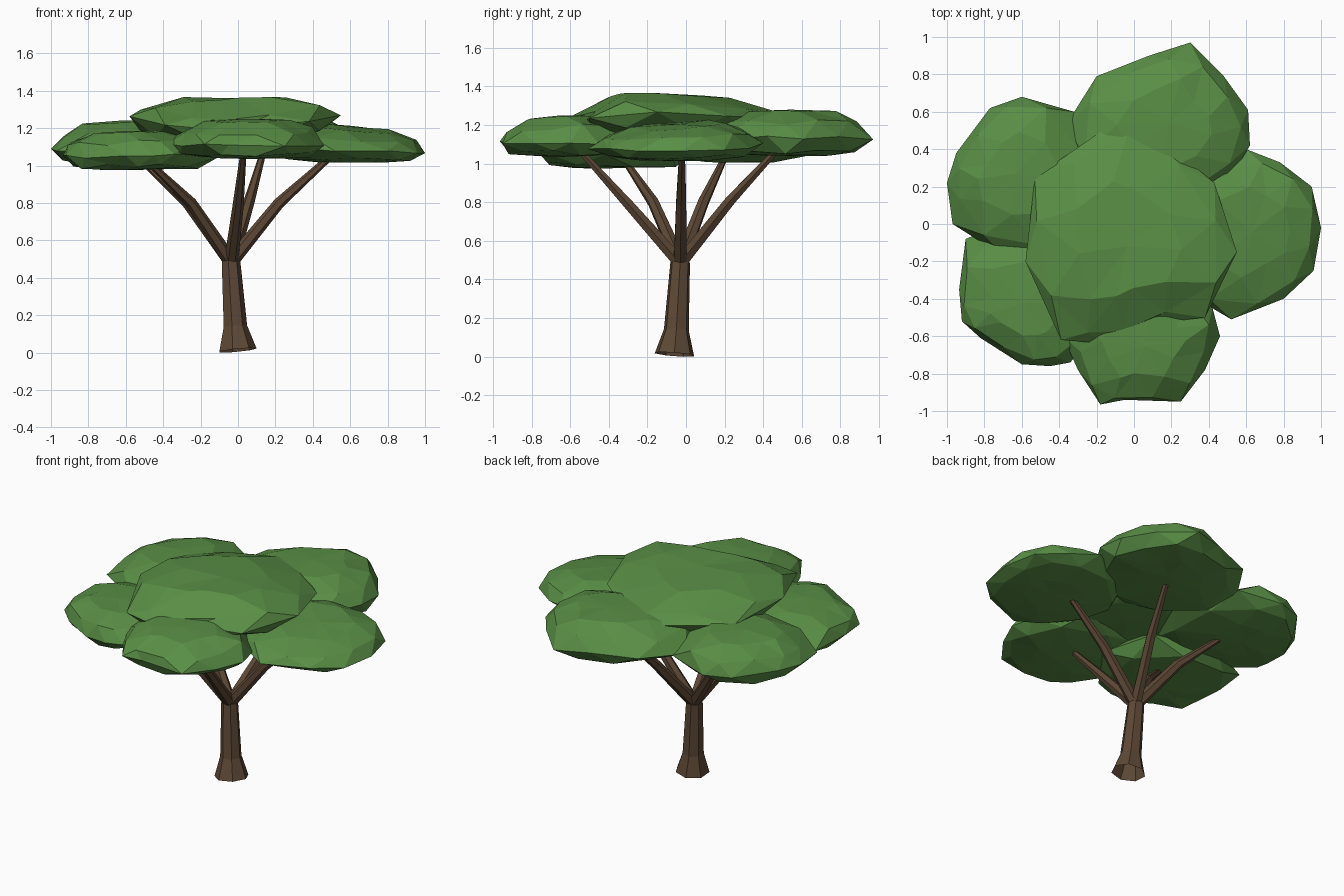
import bpy, bmesh, random
from math import sin, cos, pi
from mathutils import Vector

if "Cube" in bpy.data.objects:
    bpy.data.objects.remove(bpy.data.objects["Cube"])

random.seed(4)


def material(name, color):
    m = bpy.data.materials.new(name)
    m.diffuse_color = (*color, 1)
    m.use_nodes = True
    m.node_tree.nodes["Principled BSDF"].inputs["Base Color"].default_value = m.diffuse_color
    return m


BARK = material("bark", (0.11, 0.065, 0.036))
LEAF = material("leaf", (0.10, 0.27, 0.06))


def loft(name, rings, mat, start=None, end=None):
    """Bridge equal-length rings; close an end with a pole, or leave it open."""
    bm = bmesh.new()
    loops = [[bm.verts.new(p) for p in ring] for ring in rings]
    n = len(loops[0])
    for k, (a, b) in enumerate(zip(loops, loops[1:])):
        for i in range(n):
            j = (i + 1) % n
            if mat == BARK:
                bm.faces.new((a[i], a[j], b[j], b[i]))
            elif k % 2 == 0:      # next ring is shifted half a step forward
                bm.faces.new((a[i], a[j], b[i]))
                bm.faces.new((a[j], b[j], b[i]))
            else:                 # next ring shifts back
                bm.faces.new((a[i], b[j], b[i]))
                bm.faces.new((a[i], a[j], b[j]))
    for loop, pole in ((loops[0], start), (loops[-1], end)):
        if pole is not None:
            v = bm.verts.new(pole)
            for i in range(n):
                bm.faces.new((loop[i], loop[(i + 1) % n], v))
    bmesh.ops.recalc_face_normals(bm, faces=bm.faces)
    me = bpy.data.meshes.new(name)
    bm.to_mesh(me)
    bm.free()
    me.materials.append(mat)
    ob = bpy.data.objects.new(name, me)
    bpy.context.collection.objects.link(ob)
    return ob


def tube(name, path, radii, sides):
    """Tapered faceted limb along a path, open at the bottom."""
    pts = [Vector(p) for p in path]
    rings = []
    for i, (p, r) in enumerate(zip(pts, radii)):
        t = (pts[min(i + 1, len(pts) - 1)] - pts[max(i - 1, 0)]).normalized()
        u = Vector((1, 0, 0)) if abs(t.y) > 0.6 else Vector((0, 1, 0)).cross(t)
        u = (u - t * u.dot(t)).normalized()
        w = t.cross(u)
        rings.append([p + r * (cos(2 * pi * k / sides) * u + sin(2 * pi * k / sides) * w)
                      for k in range(sides)])
    return loft(name, rings, BARK, end=pts[-1])


# Clump profiles: size relative to the outline, height fraction
LOW_RIM = [(0.42, 0.0), (0.88, 0.10), (1.0, 0.36), (0.90, 0.70), (0.50, 0.94)]
HIGH_RIM = [(0.42, 0.0), (0.90, 0.28), (1.0, 0.64), (0.92, 0.83), (0.52, 1.0)]


def foliage(name, outline, z0, z1, tilt=(0, 0), profile=LOW_RIM, droop=0):
    """Flattened leaf clump from its plan outline, domed, with an optional front droop."""
    pts = [Vector((x, y, 0)) for x, y in outline]
    n = len(pts)
    c = sum(pts, Vector()) / n

    def lift(p, t):
        d = p - c
        z = z0 + (z1 - z0) * t + t * (d.x * tilt[0] + d.y * tilt[1])
        z -= t * droop * max(0, -0.28 - p.y)
        return Vector((p.x, p.y, z))

    rings = []
    for k, (s, t) in enumerate(profile):
        ring = []
        for i in range(n):
            # even rings sit on the outline points, odd rings between them
            p = pts[i] if k % 2 == 0 else pts[i].lerp(pts[(i + 1) % n], 0.5)
            jit = 0 if k == 2 else random.uniform(-0.05, 0.05)
            jz = random.uniform(-0.07, 0.07) if k in (1, 2, 3) else random.uniform(0, 0.04)
            ring.append(lift(c + (p - c) * (s + jit), t + jz))
        rings.append(ring)
    return loft(name, rings, LEAF, lift(c, 0.0), lift(c, 1.0))


# Trunk with flared foot
tube("trunk", [(-0.005, -0.06, 0.012), (-0.017, -0.05, 0.14), (-0.04, -0.03, 0.49)],
     [0.105, 0.066, 0.052], 7)

# Branches, one to each outer clump
fork = (-0.037, -0.03, 0.485)
for name, mid, tip in [
        ("branch_right", (0.22, -0.025, 0.80), (0.53, -0.02, 1.08)),
        ("branch_back", (0.06, 0.23, 0.81), (0.14, 0.49, 1.09)),
        ("branch_back_left", (-0.27, 0.09, 0.80), (-0.52, 0.20, 1.03)),
        ("branch_front_left", (-0.25, -0.17, 0.80), (-0.48, -0.32, 1.02)),
        ("branch_front", (0.0, -0.29, 0.78), (0.03, -0.56, 1.08))]:
    tube(name, [fork, mid, tip], [0.038, 0.03, 0.016], 6)

# Canopy clumps
foliage("canopy_centre", [(0.55, -0.15), (0.43, 0.22), (0.10, 0.49), (-0.17, 0.50),
                          (-0.53, 0.25), (-0.58, -0.20), (-0.39, -0.62), (-0.15, -0.64),
                          (0.02, -0.54), (0.38, -0.50)], 1.10, 1.36, (0, -0.08), HIGH_RIM, 0.38)
foliage("canopy_right", [(1.0, -0.02), (0.95, 0.20), (0.78, 0.33), (0.60, 0.40),
                         (0.28, 0.25), (0.16, -0.05), (0.25, -0.35), (0.52, -0.51),
                         (0.80, -0.40), (0.96, -0.25)], 1.015, 1.205, (-0.09, 0.07))
foliage("canopy_back", [(0.30, 0.97), (0.08, 0.90), (-0.20, 0.79), (-0.37, 0.52),
                        (-0.25, 0.20), (0.10, 0.04), (0.48, 0.18), (0.62, 0.42),
                        (0.61, 0.61), (0.48, 0.79)], 1.04, 1.28, (0.03, 0.0))
foliage("canopy_back_left", [(-0.60, 0.68), (-0.77, 0.62), (-0.95, 0.38), (-1.0, 0.22),
                             (-0.97, 0.0), (-0.67, -0.19), (-0.28, -0.12), (-0.14, 0.22),
                             (-0.32, 0.60)], 1.005, 1.24, (0.05, 0))
foliage("canopy_front_left", [(-0.90, -0.08), (-0.935, -0.35), (-0.92, -0.52), (-0.82, -0.61),
                              (-0.60, -0.75), (-0.45, -0.76), (-0.34, -0.74), (-0.10, -0.42),
                              (-0.22, -0.08), (-0.62, 0.04)], 0.975, 1.185, (0.04, 0))
foliage("canopy_front", [(0.25, -0.95), (-0.05, -0.94), (-0.18, -0.965), (-0.30, -0.78),
                         (-0.38, -0.60), (-0.24, -0.28), (0.18, -0.18), (0.42, -0.45),
                         (0.46, -0.60), (0.38, -0.78)], 1.035, 1.25, (0, 0.06))
